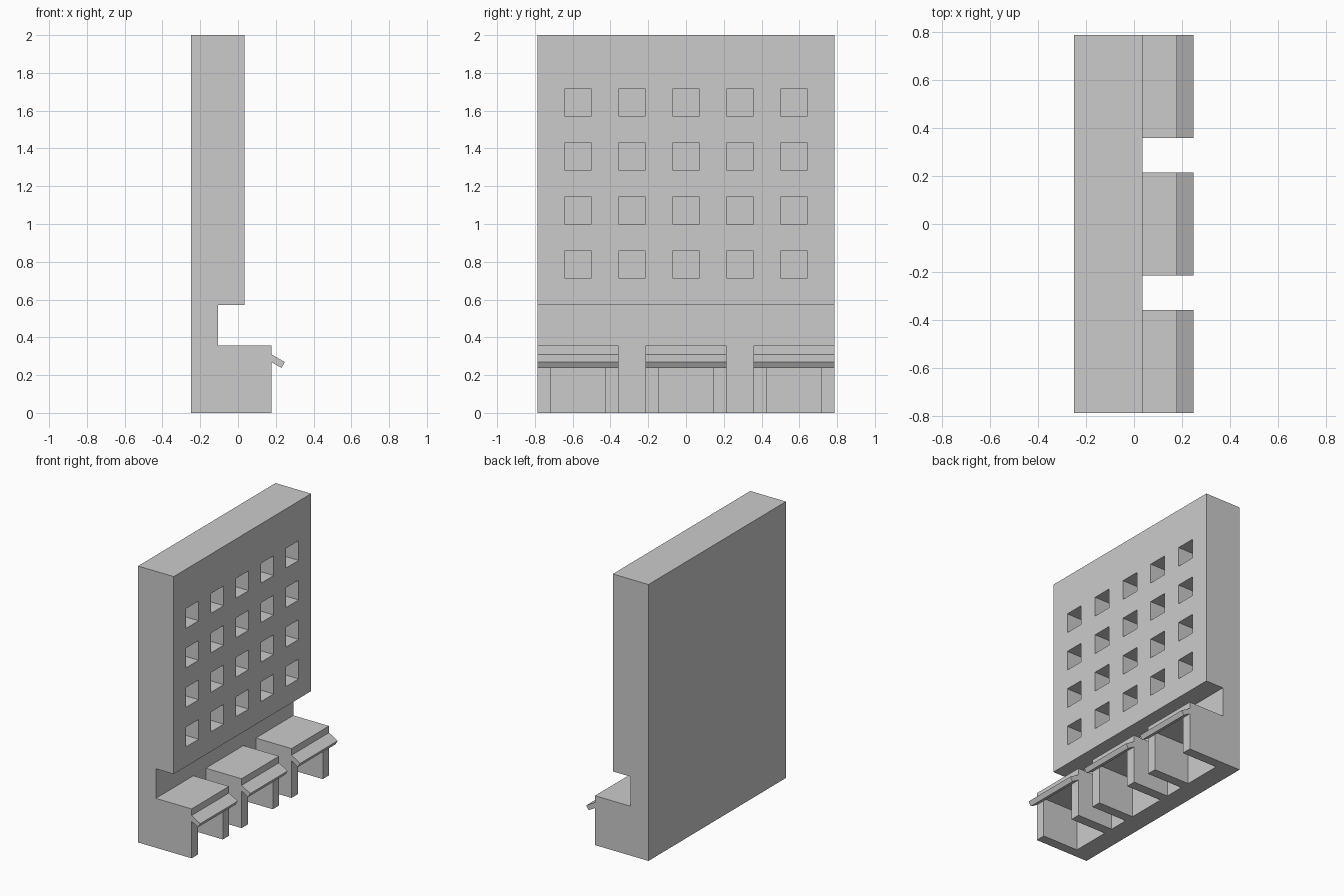
import bpy, bmesh
from math import radians, sin, cos, tan

if "Cube" in bpy.data.objects:
    bpy.data.objects.remove(bpy.data.objects["Cube"])

U = 2 / 28                      # model module
BACK = -0.25                    # rear face
RECESS, FACE, FRONT = BACK + 2 * U, BACK + 4 * U, BACK + 6 * U
HALF = 11 * U


def add_prism(bm, profile, y0, y1):
    """Extrude an x-z outline along y."""
    face = bm.faces.new([bm.verts.new((x, y0, z)) for x, z in profile])
    new = bmesh.ops.extrude_face_region(bm, geom=[face])["geom"]
    verts = [v for v in new if isinstance(v, bmesh.types.BMVert)]
    bmesh.ops.translate(bm, verts=verts, vec=(0, y1 - y0, 0))


def add_box(bm, x0, x1, y0, y1, z0, z1):
    add_prism(bm, [(x0, z0), (x1, z0), (x1, z1), (x0, z1)], y0, y1)


def finish(bm, name):
    bmesh.ops.recalc_face_normals(bm, faces=bm.faces[:])
    mesh = bpy.data.meshes.new(name)
    bm.to_mesh(mesh)
    bm.free()
    obj = bpy.data.objects.new(name, mesh)
    bpy.context.collection.objects.link(obj)
    return obj


# Building body: tall slab, recessed band, projecting ground floor
bm = bmesh.new()
add_prism(bm, [(BACK, 0), (FRONT, 0), (FRONT, 5 * U), (RECESS, 5 * U),
               (RECESS, 8 * U), (FACE, 8 * U), (FACE, 2), (BACK, 2)], -HALF, HALF)
building = finish(bm, "building")

# Cutters: window niches, gaps between shops, shop openings
bm = bmesh.new()
for row in range(4):
    for col in range(-2, 3):
        y, z = col * 4 * U, (11 + 4 * row) * U
        add_box(bm, RECESS, FACE + 0.1, y - U, y + U, z - U, z + U)
for y in (-4 * U, 4 * U):
    add_box(bm, RECESS, FRONT + 0.1, y - U, y + U, -0.1, 6 * U)
for y in (-8 * U, 0, 8 * U):
    add_box(bm, RECESS, FRONT + 0.1, y - 2 * U, y + 2 * U, -0.1, 4 * U)
# Trim outer bays: centre line of end shops sits 8 modules out
cutter = finish(bm, "opening_cutter")
cutter.hide_render = True

cut = building.modifiers.new("openings", "BOOLEAN")
cut.operation, cut.solver, cut.object = "DIFFERENCE", "EXACT", cutter
graph = bpy.context.evaluated_depsgraph_get()
building_mesh = bpy.data.meshes.new_from_object(building.evaluated_get(graph))
building.modifiers.clear()
building.data = building_mesh
bpy.data.objects.remove(cutter)

# Sloping awnings over the three shops
a, t = radians(30), U / 2
tip = (0.248, 0.269)
low = (tip[0] - t * sin(a), tip[1] - t * cos(a))
awning = [(FRONT, tip[1] + (tip[0] - FRONT) * tan(a)), tip, low,
          (FRONT, low[1] + (low[0] - FRONT) * tan(a))]
for name, y in (("left", -8 * U), ("middle", 0), ("right", 8 * U)):
    bm = bmesh.new()
    add_prism(bm, awning, y - 3 * U, y + 3 * U)
    finish(bm, name + "_awning")
